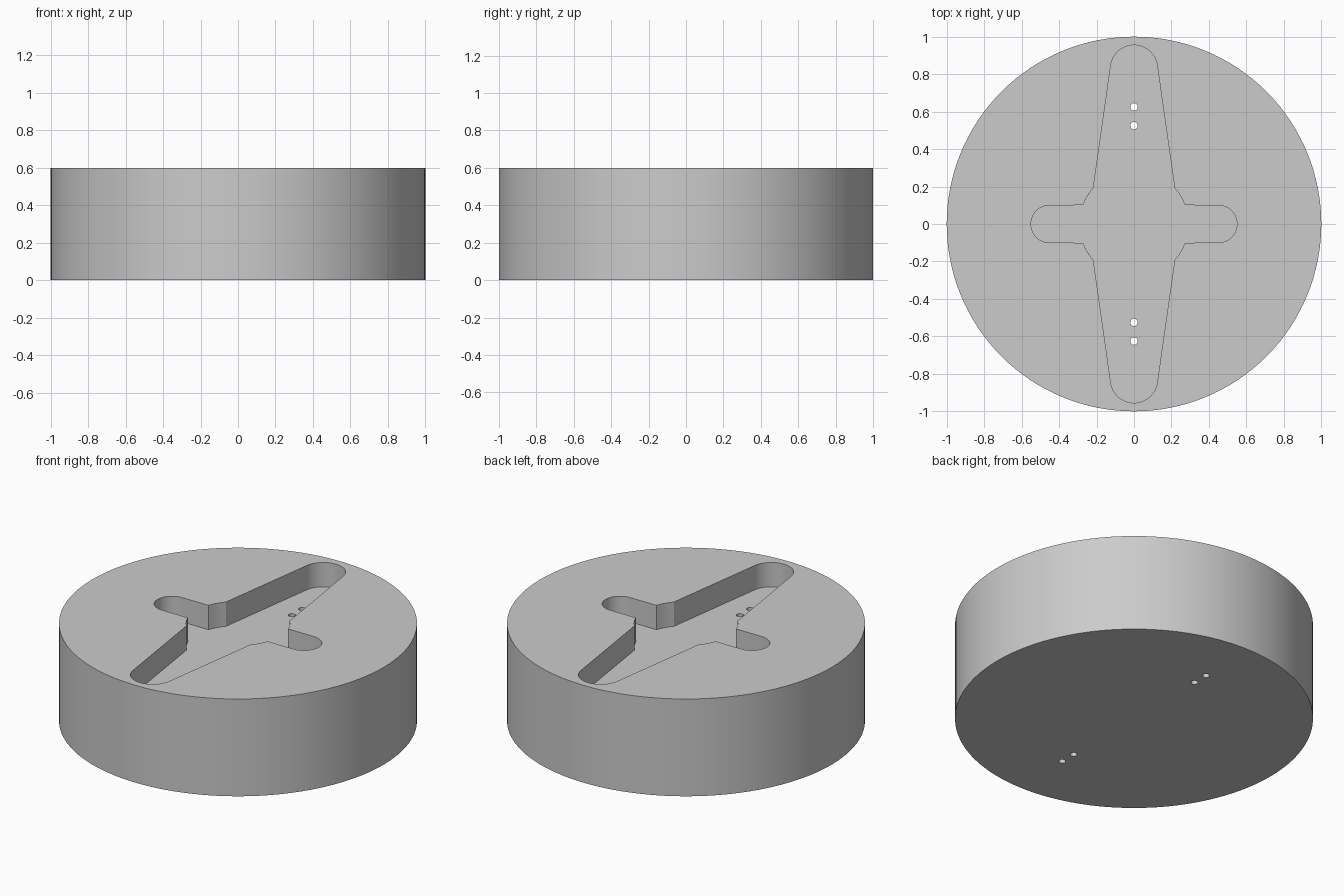
import bpy
import bmesh
from math import sin, cos, radians, tau

cube = bpy.data.objects.get("Cube")
if cube:
    bpy.data.objects.remove(cube, do_unlink=True)

HEIGHT = 0.6
FLOOR = 0.45

grey = bpy.data.materials.new("plain grey")
grey.use_nodes = True
colour = (0.6, 0.6, 0.6, 1)
grey.diffuse_color = colour
grey.node_tree.nodes["Principled BSDF"].inputs["Base Color"].default_value = colour


def arc(cx, cy, r, start, end, steps):
    """Points along an arc, angles in degrees."""
    angles = [radians(start + (end - start) * i / steps) for i in range(steps + 1)]
    return [(cx + r * cos(a), cy + r * sin(a)) for a in angles]


def prism(name, outline, z0, z1):
    """Solid made by extruding a closed outline upwards."""
    bm = bmesh.new()
    face = bm.faces.new([bm.verts.new((x, y, z0)) for x, y in outline])
    result = bmesh.ops.extrude_face_region(bm, geom=[face])
    top = [v for v in result["geom"] if isinstance(v, bmesh.types.BMVert)]
    bmesh.ops.translate(bm, verts=top, vec=(0, 0, z1 - z0))
    bmesh.ops.recalc_face_normals(bm, faces=bm.faces)
    mesh = bpy.data.meshes.new(name)
    bm.to_mesh(mesh)
    bm.free()
    mesh.materials.append(grey)
    obj = bpy.data.objects.new(name, mesh)
    bpy.context.collection.objects.link(obj)
    return obj


def circle(cx, cy, r, n):
    return [(cx + r * cos(tau * i / n), cy + r * sin(tau * i / n)) for i in range(n)]


# Round body
body = prism("round_body", circle(0, 0, 1, 128), 0, HEIGHT)

# Cross-shaped pocket: one quarter of the outline, mirrored to all four
quarter = (arc(0.45, 0, 0.1, 0, 90, 10)
           + arc(0, 0, 0.29, 20.2, 41.5, 3)
           + arc(0, 0.83, 0.125, 8.5, 90, 12))
half = quarter + [(-x, y) for x, y in reversed(quarter[:-1])]
outline = half + [(x, -y) for x, y in reversed(half[1:-1])]
cutters = [prism("pocket_cutter", outline, FLOOR, HEIGHT + 0.2)]

# Pairs of small through holes in the long arms
for y in (-0.625, -0.525, 0.525, 0.625):
    cutters.append(prism("hole_cutter", circle(0, y, 0.02, 24), -0.1, HEIGHT + 0.1))

# Cut the body, then discard the cutters
bpy.ops.object.select_all(action="DESELECT")
bpy.context.view_layer.objects.active = body
body.select_set(True)
for cutter in cutters:
    cutter.hide_render = True
    mod = body.modifiers.new("cut", "BOOLEAN")
    mod.operation = "DIFFERENCE"
    mod.solver = "EXACT"
    mod.object = cutter
    bpy.ops.object.modifier_apply(modifier=mod.name)
    bpy.data.objects.remove(cutter, do_unlink=True)

bpy.ops.object.shade_smooth_by_angle(angle=radians(20))
